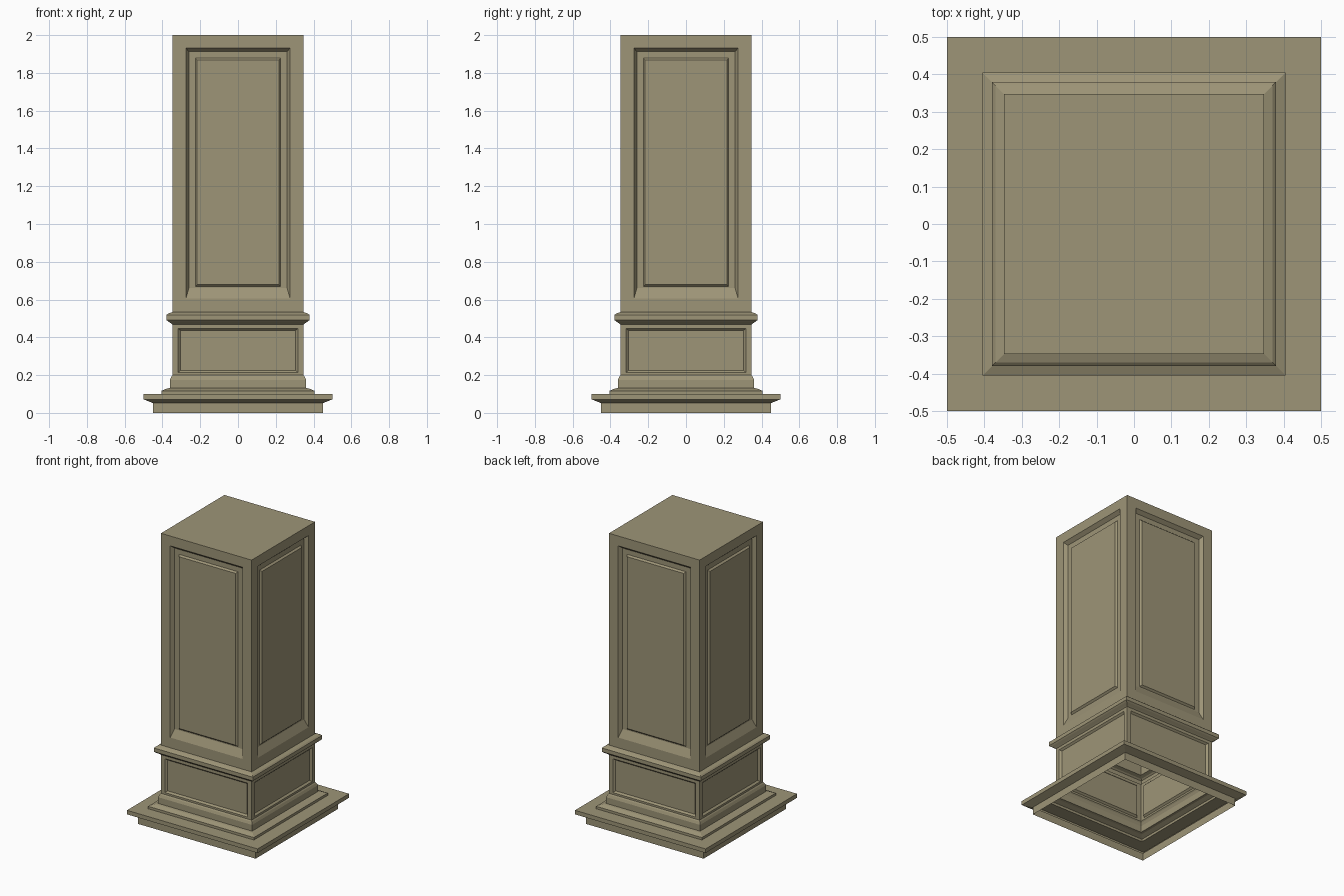
import bpy, bmesh
from mathutils import Matrix, Vector
import math

if "Cube" in bpy.data.objects:
    bpy.data.objects.remove(bpy.data.objects["Cube"])

stone = bpy.data.materials.new("khaki stone")
stone.diffuse_color = (0.34, 0.30, 0.185, 1)
stone.use_nodes = True
stone.node_tree.nodes["Principled BSDF"].inputs["Base Color"].default_value = stone.diffuse_color

W = 0.347  # half width of the shaft


def finish(name, bm):
    bmesh.ops.remove_doubles(bm, verts=bm.verts, dist=1e-5)
    bmesh.ops.recalc_face_normals(bm, faces=bm.faces)
    me = bpy.data.meshes.new(name)
    bm.to_mesh(me)
    bm.free()
    me.materials.append(stone)
    ob = bpy.data.objects.new(name, me)
    bpy.context.collection.objects.link(ob)
    return ob


def bridge(bm, loops, cap):
    rings = [[bm.verts.new(p) for p in l] for l in loops]
    for a, b in zip(rings, rings[1:]):
        for i in range(4):
            j = (i + 1) % 4
            bm.faces.new((a[i], a[j], b[j], b[i]))
    if cap:
        bm.faces.new(rings[-1])


def square_moulding(name, profile):
    """Sweep a (half width, height) profile round a square."""
    bm = bmesh.new()
    bridge(bm, [[(-r, -r, z), (r, -r, z), (r, r, z), (-r, r, z)] for r, z in profile], False)
    # open shell: make sure the faces look outwards
    return finish(name, bm)


def panelled_box(name, rects, top=None):
    """Four walls, each made of nested rectangles (half width, z0, z1, depth)."""
    bm = bmesh.new()
    for k in range(4):
        rot = Matrix.Rotation(k * math.pi / 2, 3, 'Z')
        loops = [[rot @ Vector(p) for p in
                  ((-h, d - W, z0), (h, d - W, z0), (h, d - W, z1), (-h, d - W, z1))]
                 for h, z0, z1, d in rects]
        bridge(bm, loops, True)
    if top:
        bm.faces.new([bm.verts.new((x * W, y * W, top))
                      for x, y in ((-1, -1), (1, -1), (1, 1), (-1, 1))])
    return finish(name, bm)


# stepped foot, open underneath
square_moulding("base_plinth", [(0.45, 0), (0.45, 0.052), (0.5, 0.072), (0.5, 0.1),
                                (0.405, 0.1), (0.405, 0.117), (0.376, 0.129), (0.36, 0.132),
                                (0.36, 0.175), (0.353, 0.192), (W, 0.2)])

# short lower block with sunken panels
panelled_box("lower_block", [(W, 0.2, 0.468, 0), (0.317, 0.213, 0.448, 0),
                             (0.305, 0.224, 0.437, 0.012)])

# collar moulding between the blocks
square_moulding("collar", [(W, 0.468), (0.355, 0.474), (0.37, 0.484), (0.379, 0.492), (0.379, 0.518),
                           (0.37, 0.526), (W, 0.534)])

# tall shaft with recessed frame, sloped sill and raised inner panel
panelled_box("shaft", [(W, 0.534, 2.0, 0), (0.276, 0.605, 1.932, 0),
                       (0.26, 0.66, 1.912, 0.024), (0.226, 0.668, 1.878, 0.024),
                       (0.216, 0.679, 1.868, 0.012)], top=2.0)
